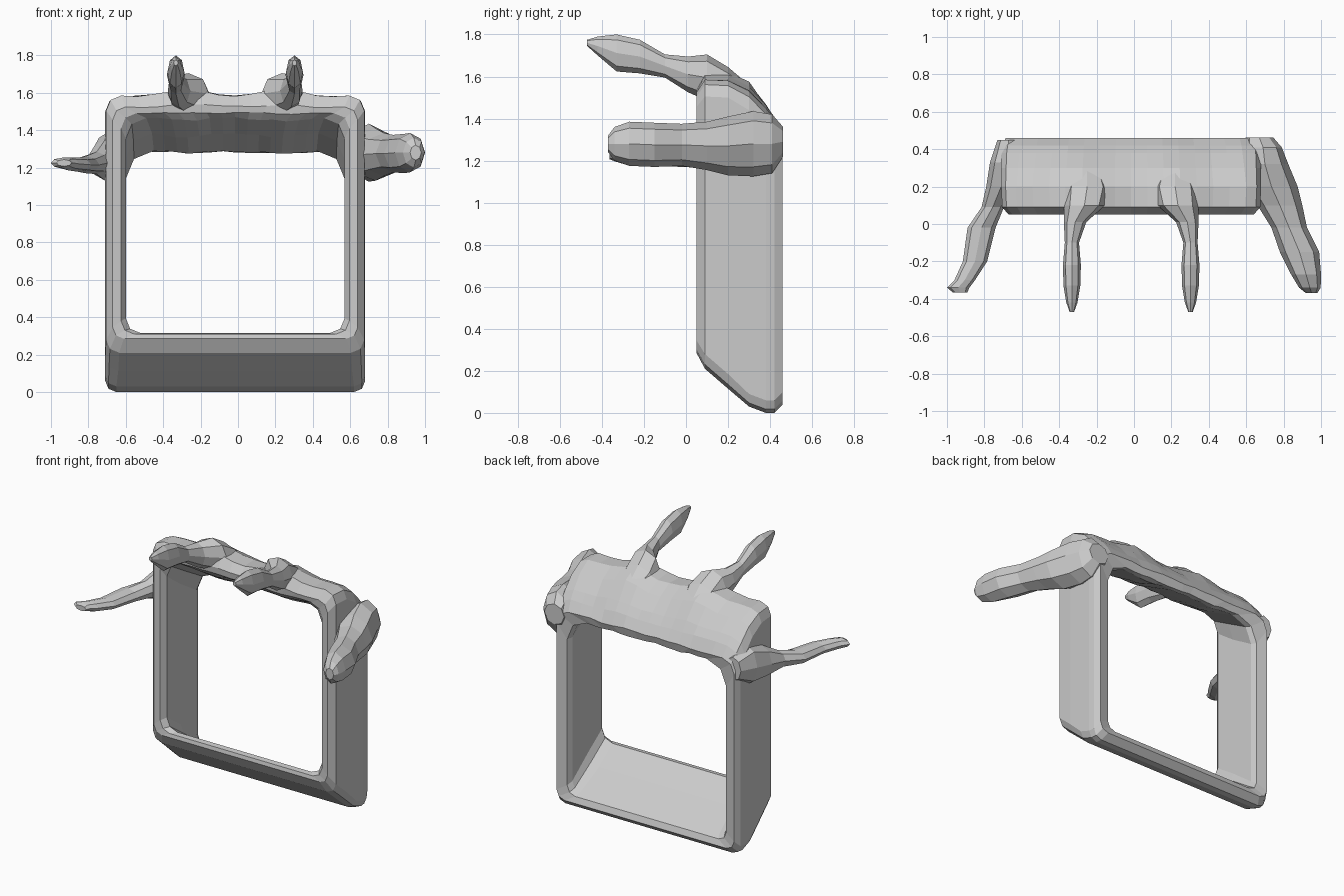
import bpy, bmesh, math, random

random.seed(4)
CX = -0.015  # frame centre in x


def make_object(name, bm):
    bmesh.ops.recalc_face_normals(bm, faces=bm.faces[:])
    mesh = bpy.data.meshes.new(name)
    bm.to_mesh(mesh)
    bm.free()
    obj = bpy.data.objects.new(name, mesh)
    bpy.context.collection.objects.link(obj)
    return obj


def rounded_loop(y, hw, z0, z1, r0, r1, hump):
    """Rounded rectangle in xz at depth y, with two humps on the top edge."""
    pts = []
    corners = [(hw, z1, r1, 0), (-hw, z1, r1, 90), (-hw, z0, r0, 180), (hw, z0, r0, 270)]
    for i, (x, z, r, start) in enumerate(corners):
        cx = x - math.copysign(r, x)
        cz = z - r if i < 2 else z + r
        for k in range(3):
            a = math.radians(start + 45 * k)
            pts.append((cx + r * math.cos(a), cz + r * math.sin(a)))
        if i == 0:  # uneven top edge between the upper corners
            span = hw - r1
            for k in range(1, 14):
                x2 = span - 2 * span * k / 14
                bump = hump * math.exp(-((abs(x2) - 0.25) / 0.12) ** 2)
                pts.append((x2, z1 + bump + random.uniform(-0.006, 0.006)))
    return [(CX + px, y, pz) for px, pz in pts]


def tube(name, stations, sides=8):
    """Organic limb: stations are (x, y, z, radius x, radius z)."""
    bm = bmesh.new()
    rings = []
    for x, y, z, rx, rz in stations:
        rings.append([bm.verts.new((x + rx * math.cos(2 * math.pi * k / sides), y,
                                    z + rz * math.sin(2 * math.pi * k / sides)))
                      for k in range(sides)])
    for a, b in zip(rings, rings[1:]):
        for k in range(sides):
            j = (k + 1) % sides
            bm.faces.new((a[k], a[j], b[j], b[k]))
    bm.faces.new(rings[0])
    bm.faces.new(rings[-1])
    return make_object(name, bm)


# Frame: loops run from front, over the outside, to the back and through the window
loops = [
    # y, half width, bottom z, top z, bottom radius, top radius, humps
    (0.05, 0.655, 0.285, 1.525, 0.06, 0.07, 0.015),
    (0.09, 0.69, 0.21, 1.585, 0.07, 0.08, 0.035),
    (0.20, 0.695, 0.115, 1.58, 0.07, 0.08, 0.045),
    (0.30, 0.695, 0.03, 1.53, 0.06, 0.09, 0.045),
    (0.38, 0.695, 0.00, 1.45, 0.06, 0.10, 0.015),
    (0.42, 0.69, 0.00, 1.40, 0.06, 0.10, 0.005),
    (0.46, 0.67, 0.04, 1.33, 0.06, 0.09, 0.0),
    (0.445, 0.60, 0.08, 1.285, 0.06, 0.15, -0.005),
    (0.41, 0.585, 0.10, 1.29, 0.06, 0.15, -0.01),
    (0.24, 0.585, 0.21, 1.385, 0.08, 0.14, -0.025),
    (0.09, 0.585, 0.315, 1.465, 0.08, 0.11, -0.015),
    (0.055, 0.61, 0.31, 1.49, 0.07, 0.08, 0.0),
]
bm = bmesh.new()
rings = [[bm.verts.new(p) for p in rounded_loop(*l)] for l in loops]
n = len(rings[0])
for i, a in enumerate(rings):
    b = rings[(i + 1) % len(rings)]
    for k in range(n):
        j = (k + 1) % n
        bm.faces.new((a[k], a[j], b[j], b[k]))
make_object("window_frame", bm)

# Thick right arm
tube("right_arm", [
    (0.67, 0.462, 1.29, 0.075, 0.07),
    (0.69, 0.41, 1.28, 0.10, 0.14),
    (0.70, 0.32, 1.28, 0.125, 0.155),
    (0.735, 0.20, 1.27, 0.14, 0.14),
    (0.78, 0.10, 1.27, 0.12, 0.115),
    (0.83, -0.02, 1.275, 0.095, 0.10),
    (0.885, -0.15, 1.275, 0.105, 0.105),
    (0.92, -0.27, 1.28, 0.08, 0.105),
    (0.94, -0.34, 1.28, 0.058, 0.08),
    (0.95, -0.37, 1.28, 0.03, 0.04),
])

# Thin left arm
tube("left_arm", [
    (-0.67, 0.45, 1.27, 0.06, 0.08),
    (-0.68, 0.33, 1.26, 0.09, 0.14),
    (-0.71, 0.20, 1.24, 0.08, 0.11),
    (-0.755, 0.09, 1.225, 0.06, 0.06),
    (-0.815, -0.02, 1.215, 0.075, 0.045),
    (-0.85, -0.20, 1.215, 0.065, 0.038),
    (-0.905, -0.30, 1.22, 0.055, 0.035),
    (-0.94, -0.34, 1.225, 0.06, 0.028),
    (-0.93, -0.365, 1.225, 0.04, 0.018),
])

# Pair of forward-pointing horns growing from the humps
horn = [
    (0.235, 0.30, 1.50, 0.08, 0.06),
    (0.235, 0.20, 1.545, 0.12, 0.10),
    (0.25, 0.10, 1.595, 0.11, 0.11),
    (0.30, 0.01, 1.61, 0.06, 0.085),
    (0.317, -0.10, 1.65, 0.038, 0.055),
    (0.317, -0.22, 1.695, 0.048, 0.08),
    (0.317, -0.33, 1.712, 0.045, 0.088),
    (0.317, -0.42, 1.745, 0.03, 0.045),
    (0.317, -0.47, 1.76, 0.012, 0.015),
]
for side, s in (("left", -1), ("right", 1)):
    tube(side + "_horn", [(CX + s * x, y, z, rx, rz) for x, y, z, rx, rz in horn])
